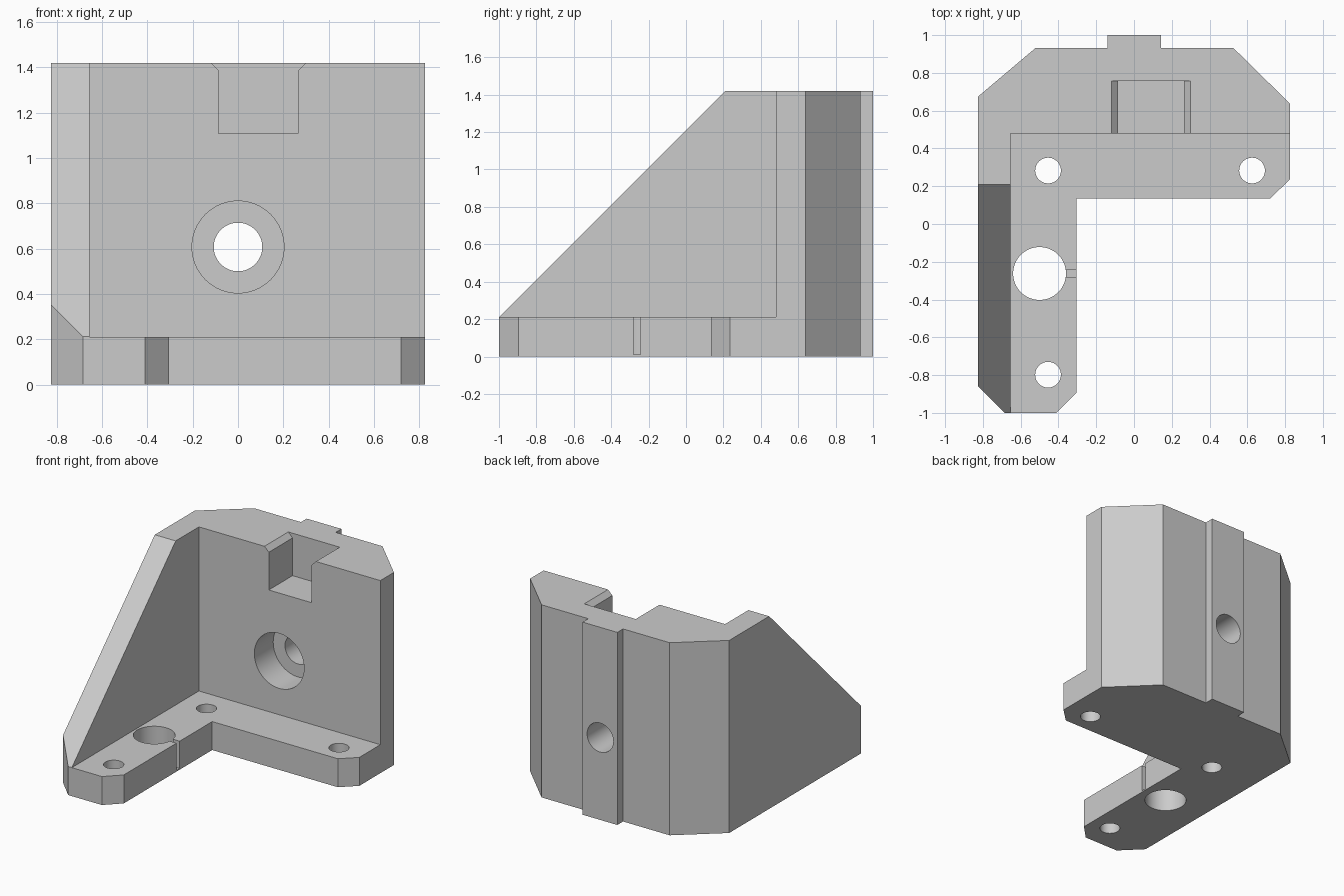
import bpy
import bmesh
from math import radians
from mathutils import Matrix, Vector

default = bpy.data.objects.get("Cube")
if default:
    bpy.data.objects.remove(default, do_unlink=True)

HEIGHT, BASE = 1.42, 0.21
WALL_Y, GUSSET_X = 0.48, -0.655

grey = bpy.data.materials.new("plain grey")
grey.use_nodes = True
grey.diffuse_color = (0.6, 0.6, 0.6, 1)
grey.node_tree.nodes["Principled BSDF"].inputs["Base Color"].default_value = (0.6, 0.6, 0.6, 1)


def new_object(name, bm):
    bmesh.ops.recalc_face_normals(bm, faces=bm.faces)
    mesh = bpy.data.meshes.new(name)
    bm.to_mesh(mesh)
    bm.free()
    mesh.materials.append(grey)
    obj = bpy.data.objects.new(name, mesh)
    bpy.context.collection.objects.link(obj)
    return obj


def prism(name, points, axis, start, end):
    """Extrude a 2D profile along z (x, y points), y (x, z) or x (y, z)."""
    place = {"x": lambda a, b: (start, a, b),
             "y": lambda a, b: (a, start, b),
             "z": lambda a, b: (a, b, start)}[axis]
    bm = bmesh.new()
    face = bm.faces.new([bm.verts.new(place(*p)) for p in points])
    moved = bmesh.ops.extrude_face_region(bm, geom=[face])["geom"]
    offset = Vector([end - start if a == axis else 0 for a in "xyz"])
    bmesh.ops.translate(bm, vec=offset,
                        verts=[v for v in moved if isinstance(v, bmesh.types.BMVert)])
    return new_object(name, bm)


def box(name, x0, x1, y0, y1, z0, z1):
    return prism(name, [(x0, y0), (x1, y0), (x1, y1), (x0, y1)], "z", z0, z1)


def cylinder(name, radius, length, centre, along_y=False):
    bm = bmesh.new()
    turn = Matrix.Rotation(radians(90), 4, "X") if along_y else Matrix()
    bmesh.ops.create_cone(bm, cap_ends=True, segments=64, radius1=radius, radius2=radius,
                          depth=length, matrix=Matrix.Translation(centre) @ turn)
    return new_object(name, bm)


# Solid block with the full plan outline, including the rear key
outline = [(-0.825, -0.86), (-0.685, -1), (-0.41, -1), (-0.305, -0.895),
           (-0.305, 0.135), (0.72, 0.135), (0.825, 0.235), (0.825, 0.638),
           (0.525, 0.933), (0.143, 0.933), (0.143, 1), (-0.14, 1),
           (-0.14, 0.933), (-0.52, 0.933), (-0.825, 0.675)]
bracket = prism("corner_bracket", outline, "z", 0, HEIGHT)

cutters = [
    # Open space above the foot, in front of the wall
    box("open_space", GUSSET_X, 2, -2, WALL_Y, BASE, 2),
    # Sloping edge of the side gusset
    prism("gusset_slope", [(-1.1, 0.111), (0.789, 2), (-1.1, 2)], "x", -1, -0.6),
    # Notch in the top of the wall, with flared upper edges
    prism("wall_notch", [(-0.085, 1.107), (0.265, 1.107), (0.265, 1.385), (0.35, 1.47),
                         (-0.17, 1.47), (-0.085, 1.385)], "y", 0.3, 0.757),
    # Counterbored hole through the wall
    cylinder("counterbore", 0.203, 0.4, (0, 0.5, 0.607), True),
    cylinder("wall_hole", 0.107, 1, (0, 0.9, 0.607), True),
    # Rod hole and its slit in the foot
    cylinder("rod_hole", 0.14, 1, (-0.5, -0.262, 0)),
    box("foot_slit", -0.45, -0.2, -0.281, -0.244, 0.01, 0.4),
]
# Screw holes in the foot
for x, y in [(-0.455, 0.283), (0.625, 0.283), (-0.455, -0.798)]:
    cutters.append(cylinder("screw_hole", 0.068, 1, (x, y, 0)))

bpy.context.view_layer.objects.active = bracket
for cutter in cutters:
    cutter.hide_render = True
    cut = bracket.modifiers.new(cutter.name, "BOOLEAN")
    cut.operation = "DIFFERENCE"
    cut.solver = "EXACT"
    cut.object = cutter
    bpy.ops.object.modifier_apply(modifier=cut.name)
    bpy.data.objects.remove(cutter, do_unlink=True)

# Smooth hole walls, crisp edges elsewhere
bpy.ops.object.select_all(action="DESELECT")
bracket.select_set(True)
bpy.ops.object.shade_smooth_by_angle(angle=radians(20))
